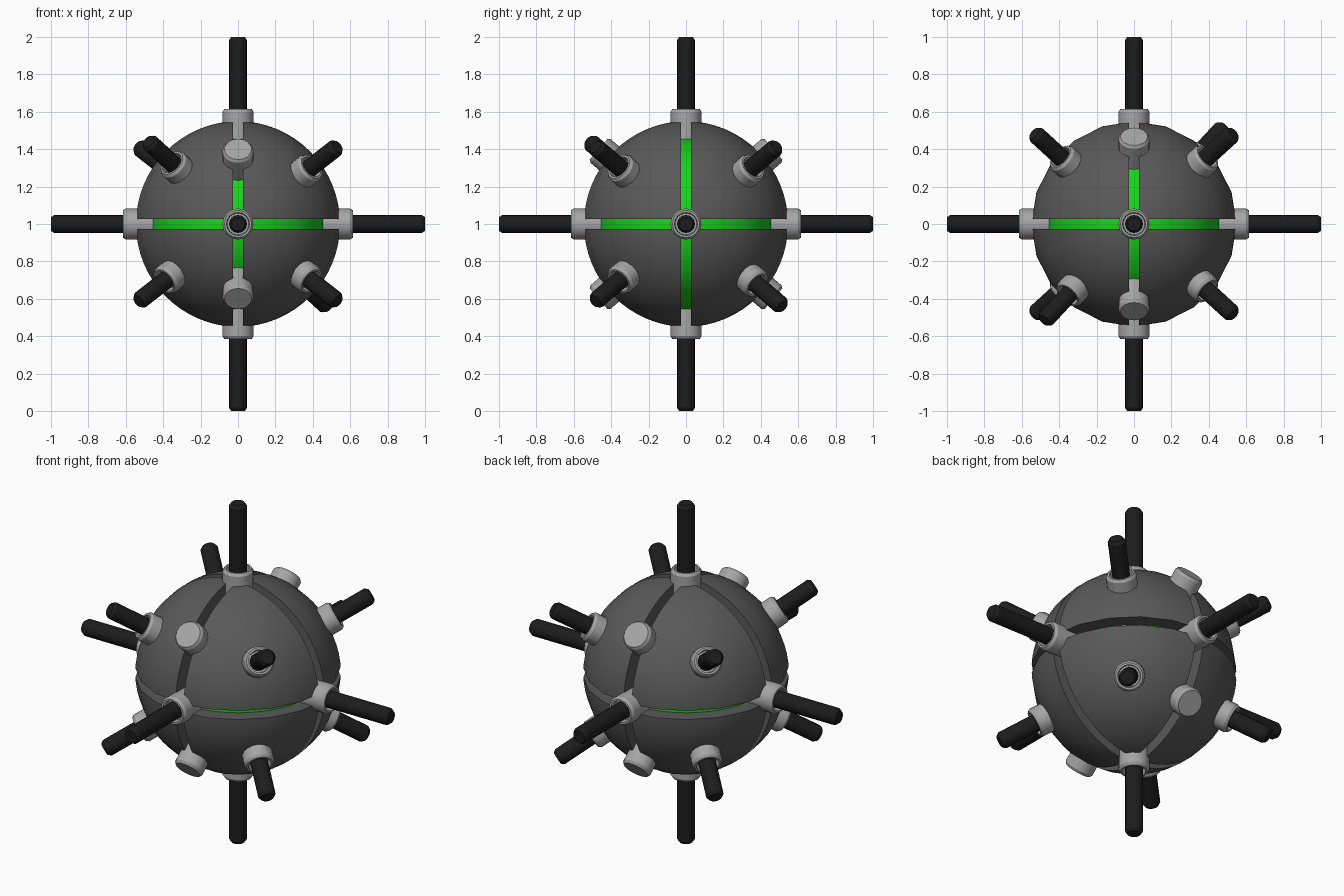
import bpy, bmesh
from math import pi, cos, sin, radians
from itertools import product
from mathutils import Vector, Matrix

if "Cube" in bpy.data.objects:
    bpy.data.objects.remove(bpy.data.objects["Cube"])

CENTRE = Vector((0, 0, 1))


def material(name, rgb):
    m = bpy.data.materials.new(name)
    m.diffuse_color = (*rgb, 1)
    m.use_nodes = True
    m.node_tree.nodes["Principled BSDF"].inputs["Base Color"].default_value = m.diffuse_color
    return m


SHELL = material("dark_grey", (0.10, 0.10, 0.10))
METAL = material("light_grey", (0.38, 0.38, 0.38))
BLACK = material("black", (0.012, 0.012, 0.012))
GREEN = material("green", (0.01, 0.65, 0.01))


def finish(bm, name, mat, matrix=Matrix(), angle=30):
    bmesh.ops.recalc_face_normals(bm, faces=bm.faces)
    mesh = bpy.data.meshes.new(name)
    bm.to_mesh(mesh)
    bm.free()
    ob = bpy.data.objects.new(name, mesh)
    bpy.context.collection.objects.link(ob)
    ob.matrix_world = Matrix.Translation(CENTRE) @ matrix
    mesh.materials.append(mat)
    bpy.ops.object.select_all(action='DESELECT')
    ob.select_set(True)
    bpy.context.view_layer.objects.active = ob
    bpy.ops.object.shade_smooth_by_angle(angle=radians(angle))
    return ob


def lathe(name, profile, direction, mat, sides=16):
    """Turn a (radius, height) profile around the given direction."""
    bm = bmesh.new()
    rings = [[bm.verts.new((r * cos(2 * pi * i / sides), r * sin(2 * pi * i / sides), h))
              for i in range(sides)] for r, h in profile]
    for a, b in zip(rings, rings[1:]):
        for i in range(sides):
            j = (i + 1) % sides
            bm.faces.new((a[i], a[j], b[j], b[i]))
    bm.faces.new(rings[0])
    bm.faces.new(rings[-1])
    turn = Vector(direction).to_track_quat('Z', 'Y').to_matrix().to_4x4()
    return finish(bm, name, mat, turn)


# Eight shell segments separated by narrow grooves
for n, signs in enumerate(product((-1, 1), repeat=3)):
    bm = bmesh.new()
    bmesh.ops.create_uvsphere(bm, u_segments=20, v_segments=32, radius=0.55)
    for axis, s in enumerate(signs):
        normal = Vector((0, 0, 0))
        normal[axis] = s
        cut = bmesh.ops.bisect_plane(bm, geom=bm.verts[:] + bm.edges[:] + bm.faces[:],
                                     plane_co=normal * 0.026, plane_no=normal,
                                     clear_inner=True)
        edges = [e for e in cut['geom_cut'] if isinstance(e, bmesh.types.BMEdge)]
        bmesh.ops.holes_fill(bm, edges=edges, sides=0)
    finish(bm, f"shell_segment_{n}", SHELL)

# Glowing core seen through the grooves
bm = bmesh.new()
bmesh.ops.create_uvsphere(bm, u_segments=40, v_segments=24, radius=0.463)
finish(bm, "core", GREEN)

SOCKET = [(0.083, 0.42), (0.083, 0.60), (0.073, 0.615), (0.062, 0.615), (0.058, 0.58)]
PLUG = [(0.083, 0.42), (0.083, 0.60), (0.073, 0.615)]


def spike(name, direction, length):
    lathe(name + "_socket", SOCKET, direction, METAL)
    rod = [(0.048, 0.5), (0.048, length - 0.018), (0.036, length)]
    lathe(name + "_rod", rod, direction, BLACK)


# Six long spikes on the main axes
for axis in range(3):
    for s in (-1, 1):
        d = [0, 0, 0]
        d[axis] = s
        spike("long_spike", d, 1.0)

# Eight short spikes, one per segment; one opposite pair is angled differently
for x, y, z in product((-1, 1), repeat=3):
    d = (0.575, 0.62, 0.53) if x == y == -z else (0.64, 0.584, 0.498)
    spike("short_spike", (x * d[0], y * d[1], z * d[2]), 0.83)

# Four plugs without rods along the front-to-back groove
for y, z in product((-1, 1), repeat=2):
    lathe("plug", PLUG, (0, 0.76 * y, 0.65 * z), METAL)
